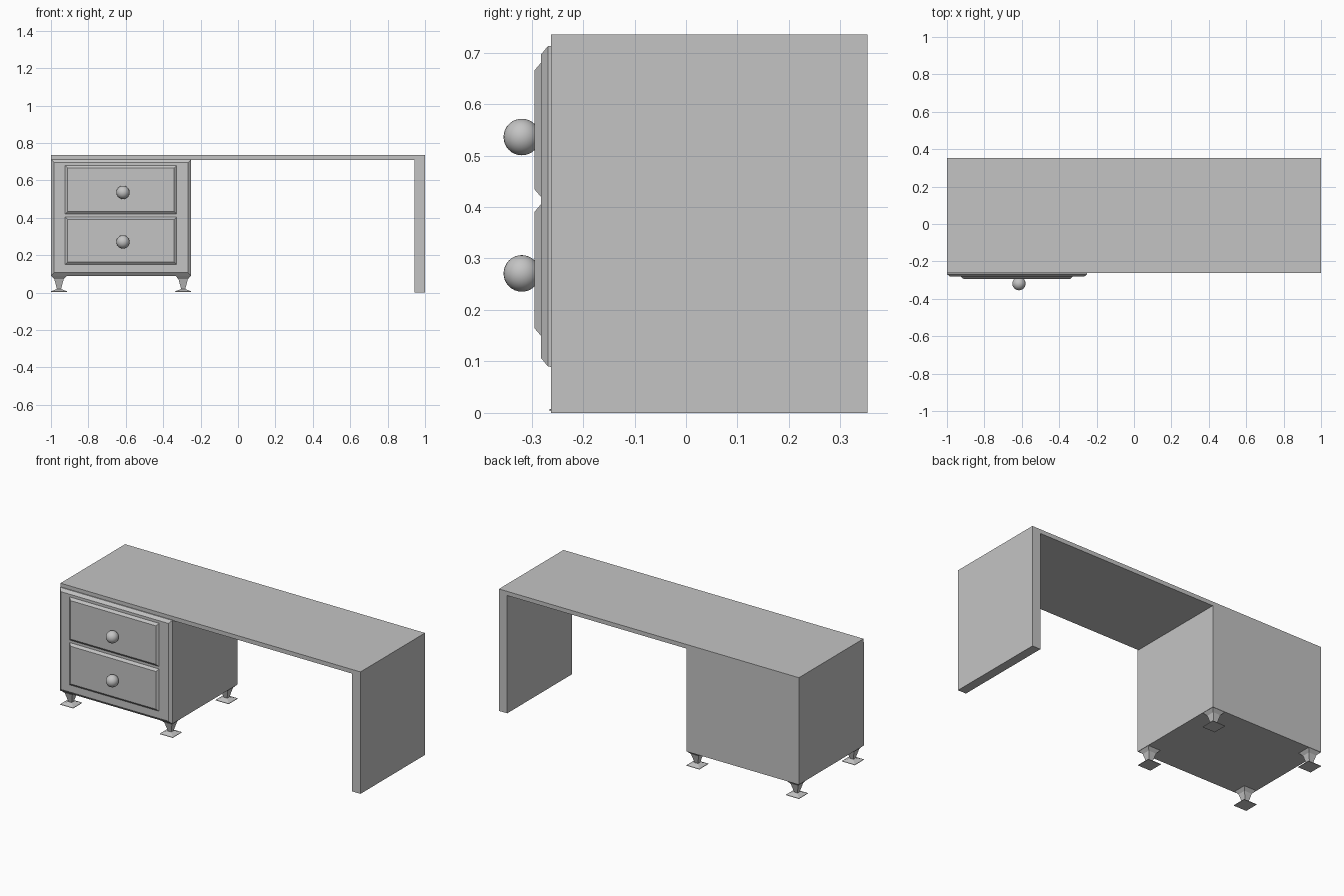
import bpy, bmesh, math
from mathutils import Matrix, Vector

if "Cube" in bpy.data.objects:
    bpy.data.objects.remove(bpy.data.objects["Cube"])

grey = bpy.data.materials.new("plain grey")
grey.diffuse_color = (0.55, 0.55, 0.55, 1)
grey.use_nodes = True
grey.node_tree.nodes["Principled BSDF"].inputs["Base Color"].default_value = grey.diffuse_color


def finish(name, bm):
    bmesh.ops.recalc_face_normals(bm, faces=bm.faces)
    mesh = bpy.data.meshes.new(name)
    bm.to_mesh(mesh)
    bm.free()
    mesh.materials.append(grey)
    obj = bpy.data.objects.new(name, mesh)
    bpy.context.collection.objects.link(obj)
    return obj


def loft(name, rings):
    """Join four-cornered rings into a closed solid."""
    bm = bmesh.new()
    loops = [[bm.verts.new(p) for p in ring] for ring in rings]
    for a, b in zip(loops, loops[1:]):
        for i in range(4):
            j = (i + 1) % 4
            bm.faces.new((a[i], a[j], b[j], b[i]))
    bm.faces.new(loops[0][::-1])
    bm.faces.new(loops[-1])
    return finish(name, bm)


def box(name, x0, x1, y0, y1, z0, z1):
    return loft(name, [[(x0, y0, z), (x1, y0, z), (x1, y1, z), (x0, y1, z)]
                       for z in (z0, z1)])


def front_panel(name, x0, x1, z0, z1, steps):
    """Raised panel facing the front; steps are (y, inset) pairs."""
    return loft(name, [[(x0 + d, y, z0 + d), (x1 - d, y, z0 + d),
                        (x1 - d, y, z1 - d), (x0 + d, y, z1 - d)]
                       for y, d in steps])


FRONT, BACK = -0.262, 0.353

# Top, side support and cabinet body
box("desk_top", -1, 1, FRONT, BACK, 0.71, 0.735)
box("side_support", 0.945, 1, FRONT, BACK, 0, 0.71)
box("cabinet_body", -1, -0.25, FRONT, BACK, 0.09, 0.71)

# Bevelled cabinet front
front_panel("cabinet_front", -1, -0.25, 0.09, 0.713,
            [(FRONT, 0), (-0.268, 0), (-0.282, 0.017)])

# Drawers with round knobs
for label, z0, z1, knob_z in (("lower", 0.15, 0.405, 0.271),
                              ("upper", 0.42, 0.68, 0.536)):
    front_panel(label + "_drawer", -0.925, -0.328, z0, z1,
                [(-0.281, 0), (-0.282, 0), (-0.294, 0.014)])
    bm = bmesh.new()
    bmesh.ops.create_uvsphere(bm, u_segments=24, v_segments=16, radius=0.0355,
                              matrix=Matrix.Translation(Vector((-0.615, -0.319, knob_z))))
    knob = finish(label + "_knob", bm)
    for face in knob.data.polygons:
        face.use_smooth = True

# Square tapered legs with flared feet: (height, half width)
leg_profile = [(0.004, 0.043), (0.007, 0.043), (0.019, 0.011),
               (0.072, 0.025), (0.091, 0.042)]
for side, cx in (("left", -0.957), ("right", -0.293)):
    for end, cy in (("front", FRONT - 0.003 + 0.043), ("back", BACK - 0.043)):
        loft(f"{end}_{side}_leg",
             [[(cx - h, cy - h, z), (cx + h, cy - h, z),
               (cx + h, cy + h, z), (cx - h, cy + h, z)] for z, h in leg_profile])
